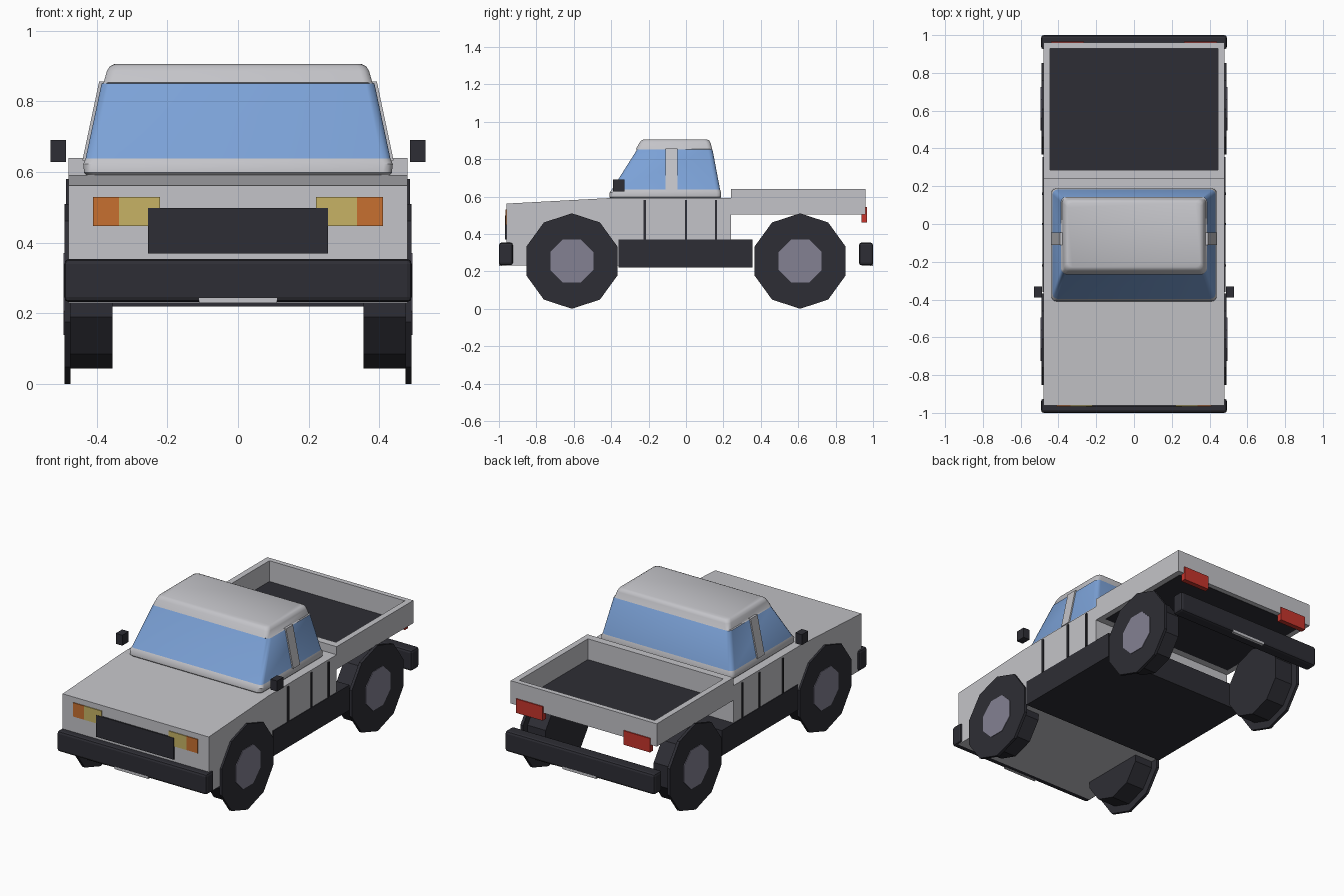
import bpy, bmesh, math
from mathutils import Matrix

cube = bpy.data.objects.get("Cube")
if cube:
    bpy.data.objects.remove(cube, do_unlink=True)


def material(name, r, g, b):
    m = bpy.data.materials.new(name)
    m.use_nodes = True
    m.diffuse_color = (r, g, b, 1)
    m.node_tree.nodes["Principled BSDF"].inputs["Base Color"].default_value = (r, g, b, 1)
    return m


PAINT = material("silver paint", 0.55, 0.55, 0.58)
DARK = material("dark rubber", 0.027, 0.027, 0.035)
GLASS = material("blue glass", 0.2, 0.36, 0.68)
YELLOW = material("headlight yellow", 0.57, 0.45, 0.13)
ORANGE = material("indicator orange", 0.57, 0.16, 0.03)
RED = material("tail light red", 0.57, 0.035, 0.025)
RIM = material("wheel rim grey", 0.23, 0.22, 0.29)


def finish(name, bm, *mats):
    bmesh.ops.recalc_face_normals(bm, faces=bm.faces)
    mesh = bpy.data.meshes.new(name)
    bm.to_mesh(mesh)
    bm.free()
    for m in mats:
        mesh.materials.append(m)
    ob = bpy.data.objects.new(name, mesh)
    bpy.context.collection.objects.link(ob)
    return ob


def box(name, xs, ys, zs, mat, bevel=0):
    """Box spanning the given ranges, optionally with rounded edges."""
    bm = bmesh.new()
    bmesh.ops.create_cube(bm, size=1)
    for v in bm.verts:
        for i, (lo, hi) in enumerate((xs, ys, zs)):
            v.co[i] = lo if v.co[i] < 0 else hi
    if bevel:
        bmesh.ops.bevel(bm, geom=bm.edges[:], offset=bevel, segments=2,
                        profile=0.5, affect='EDGES')
    return finish(name, bm, mat)


def pair(name, xs, ys, zs, mat):
    """Matching boxes on the left (+x) and right (-x)."""
    box("left_" + name, xs, ys, zs, mat)
    box("right_" + name, (-xs[1], -xs[0]), ys, zs, mat)


def extrude_side(name, profile, half_width, mat):
    """Side profile (y, z) extruded across x."""
    bm = bmesh.new()
    face = bm.faces.new([bm.verts.new((-half_width, y, z)) for y, z in profile])
    new = bmesh.ops.extrude_face_region(bm, geom=[face])["geom"]
    bmesh.ops.translate(bm, vec=(2 * half_width, 0, 0),
                        verts=[v for v in new if isinstance(v, bmesh.types.BMVert)])
    return finish(name, bm, mat)


# Main body with sloping bonnet, and the chassis between the wheels
extrude_side("body", [(-0.96, 0.23), (-0.96, 0.562), (-0.4, 0.592), (0.24, 0.592),
                      (0.24, 0.23)], 0.48, PAINT)
box("chassis", (-0.484, 0.484), (-0.36, 0.355), (0.22, 0.37), DARK)
for i, y in enumerate((-0.22, 0.0, 0.16)):
    pair(f"door_seam_{i + 1}", (0.478, 0.487), (y - 0.006, y + 0.006), (0.37, 0.58), DARK)


# Cabin: stacked rounded rectangles, with the glass band picked by height
def ring(bm, z, w, y0, y1, r=0.025, steps=3):
    verts = []
    for k, (cx, cy) in enumerate(((w - r, y1 - r), (r - w, y1 - r),
                                  (r - w, y0 + r), (w - r, y0 + r))):
        for s in range(steps + 1):
            a = math.pi / 2 * (k + s / steps)
            verts.append(bm.verts.new((cx + r * math.cos(a), cy + r * math.sin(a), z)))
    return verts


SECTIONS = [(0.588, 0.425, -0.4, 0.18), (0.598, 0.435, -0.41, 0.188),
            (0.622, 0.438, -0.408, 0.188), (0.638, 0.431, -0.396, 0.182),
            (0.85, 0.386, -0.262, 0.142), (0.853, 0.38, -0.268, 0.14),
            (0.885, 0.371, -0.25, 0.132), (0.899, 0.363, -0.24, 0.124),
            (0.905, 0.35, -0.228, 0.112)]
bm = bmesh.new()
rings = [ring(bm, *s) for s in SECTIONS]
for lower, upper in zip(rings, rings[1:]):
    n = len(lower)
    for i in range(n):
        j = (i + 1) % n
        f = bm.faces.new((lower[i], lower[j], upper[j], upper[i]))
        f.material_index = 1 if 0.64 < f.calc_center_median().z < 0.85 else 0
bm.faces.new(rings[0])
bm.faces.new(rings[-1])
cabin = finish("cabin", bm, PAINT, GLASS)
bpy.context.view_layer.objects.active = cabin
cabin.select_set(True)
bpy.ops.object.shade_smooth_by_angle(angle=math.radians(35))
cabin.select_set(False)

# Door pillars leaning with the side glass
for side, s in (("left", 1), ("right", -1)):
    pillar = box(side + "_pillar", (-0.02, 0.008), (-0.11, -0.045), (0.632, 0.856), PAINT)
    for v in pillar.data.vertices:
        v.co.x = s * (v.co.x + 0.431 - (v.co.z - 0.638) * 0.212)
    if s < 0:
        pillar.data.flip_normals()

# Load bed
pair("bed_side", (0.445, 0.48), (0.24, 0.96), (0.505, 0.64), PAINT)
box("bed_front_wall", (-0.445, 0.445), (0.24, 0.285), (0.505, 0.64), PAINT)
box("tailgate", (-0.445, 0.445), (0.93, 0.96), (0.505, 0.64), PAINT)
box("bed_floor", (-0.446, 0.446), (0.284, 0.931), (0.503, 0.517), DARK)

# Bumpers with number plates
for name, s in (("front", -1), ("rear", 1)):
    box(name + "_bumper", (-0.492, 0.492), sorted((s * 0.925, s)), (0.232, 0.354), DARK, 0.014)
    box(name + "_plate", (-0.11, 0.11), sorted((s * 0.985, s)), (0.229, 0.244), PAINT)

# Grille and lights
box("grille", (-0.255, 0.255), (-0.968, -0.959), (0.37, 0.498), DARK)
pair("headlight", (0.22, 0.336), (-0.965, -0.958), (0.448, 0.53), YELLOW)
pair("indicator", (0.336, 0.41), (-0.965, -0.958), (0.448, 0.53), ORANGE)
pair("tail_light", (0.265, 0.44), (0.937, 0.967), (0.462, 0.545), RED)

# Mirrors
pair("mirror", (0.487, 0.53), (-0.39, -0.33), (0.628, 0.69), DARK)


# Wheels: ten-sided inner tyre, wider outer disc and eight-sided rim
def drum(bm, sides, radius, x0, x1, y, z, turn, slot):
    before = set(bm.faces)
    place = (Matrix.Translation(((x0 + x1) / 2, y, z))
             @ Matrix.Rotation(math.pi / 2, 4, 'Y') @ Matrix.Rotation(turn, 4, 'Z'))
    bmesh.ops.create_cone(bm, cap_ends=True, segments=sides, radius1=radius,
                          radius2=radius, depth=abs(x1 - x0), matrix=place)
    for f in set(bm.faces) - before:
        f.material_index = slot


for end, y in (("front", -0.61), ("rear", 0.61)):
    for side, s in (("left", 1), ("right", -1)):
        bm = bmesh.new()
        drum(bm, 10, 0.21, s * 0.355, s * 0.476, y, 0.243, math.pi / 10, 0)
        drum(bm, 10, 0.255, s * 0.474, s * 0.491, y, 0.243, math.pi / 10, 0)
        drum(bm, 8, 0.125, s * 0.485, s * 0.494, y, 0.243, math.pi / 8, 1)
        # Turn the tyres so that a flat side rests on the ground
        low = min(v.co.z for v in bm.verts)
        bmesh.ops.translate(bm, verts=bm.verts[:], vec=(0, 0, -low))
        finish(f"{end}_{side}_wheel", bm, DARK, RIM)
